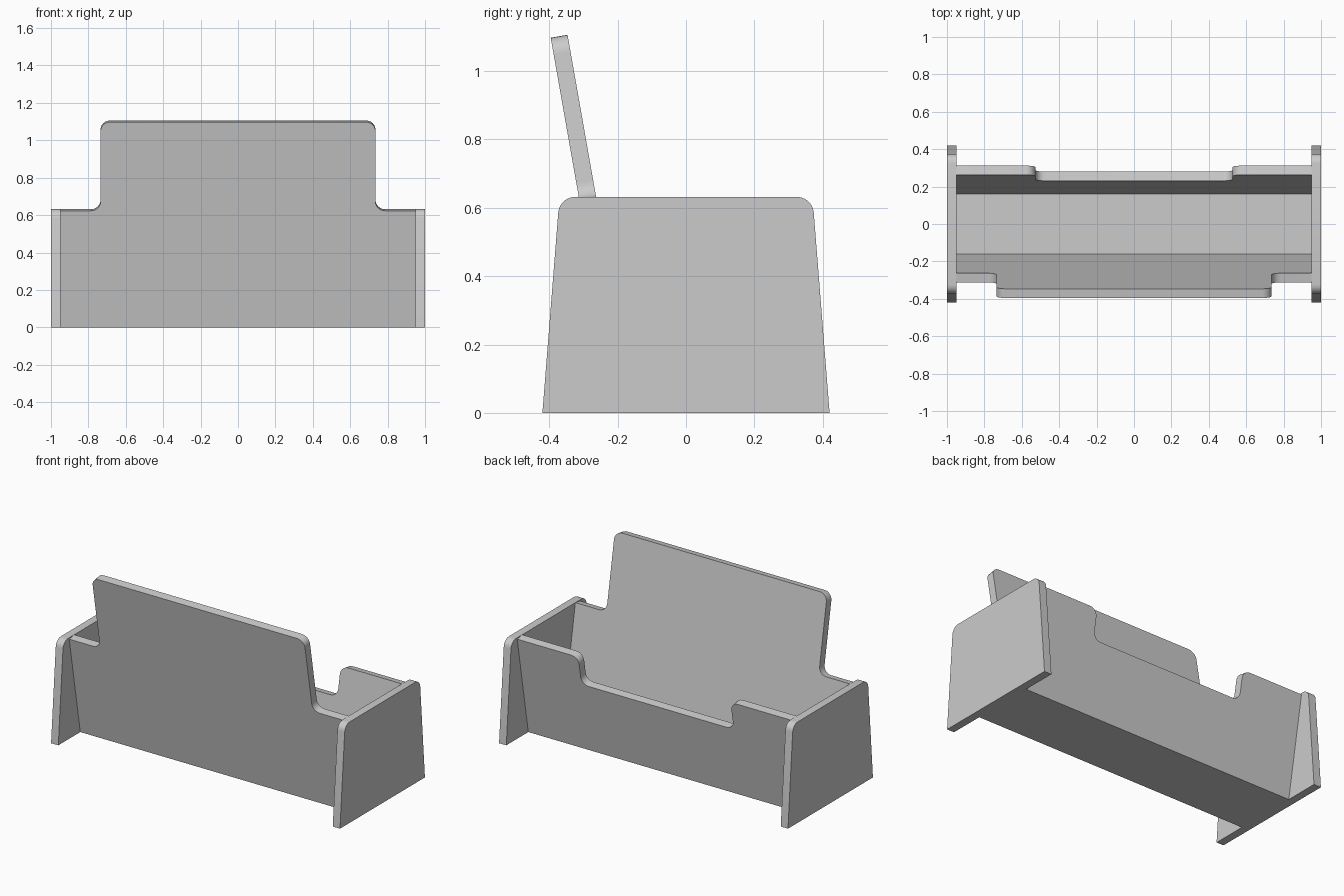
import bpy, bmesh
from math import radians, tan, sin, cos
from mathutils import Vector

if "Cube" in bpy.data.objects:
    bpy.data.objects.remove(bpy.data.objects["Cube"])

LEAN = radians(10)      # outward lean of the long walls
T = 0.05                # board thickness
BASE_Y = 0.1515         # inner wall face at ground level
INNER_X = 0.95
TOP = 0.632


def rounded(corners, seg=6):
    """Corners are (u, v, radius); returns the outline with filleted corners."""
    out = []
    n = len(corners)
    for i, (u, v, r) in enumerate(corners):
        p = Vector((u, v))
        if r == 0:
            out.append(p)
            continue
        a = (Vector(corners[i - 1][:2]) - p).normalized()
        b = (Vector(corners[(i + 1) % n][:2]) - p).normalized()
        half = a.angle(b) / 2
        centre = p + (a + b).normalized() * (r / sin(half))
        start = p + a * (r / tan(half)) - centre
        end = p + b * (r / tan(half)) - centre
        sweep = start.angle_signed(end)
        for k in range(seg + 1):
            ang = -sweep * k / seg
            out.append(centre + Vector((start.x * cos(ang) - start.y * sin(ang),
                                        start.x * sin(ang) + start.y * cos(ang))))
    return out


def prism(name, outline, place, d0, d1):
    """Extrude an outline from depth d0 to d1; place maps (u, v, d) to xyz."""
    bm = bmesh.new()
    a = [bm.verts.new(place(p[0], p[1], d0)) for p in outline]
    b = [bm.verts.new(place(p[0], p[1], d1)) for p in outline]
    bm.faces.new(a)
    bm.faces.new(b[::-1])
    for i in range(len(a)):
        j = (i + 1) % len(a)
        bm.faces.new((a[i], b[i], b[j], a[j]))
    bmesh.ops.recalc_face_normals(bm, faces=bm.faces)
    mesh = bpy.data.meshes.new(name)
    bm.to_mesh(mesh)
    bm.free()
    ob = bpy.data.objects.new(name, mesh)
    bpy.context.collection.objects.link(ob)
    bpy.ops.object.select_all(action='DESELECT')
    ob.select_set(True)
    bpy.context.view_layer.objects.active = ob
    bpy.ops.object.shade_smooth_by_angle(angle=radians(30))
    return ob


def leaning(side):
    """Place a board on the leaning wall plane, with its foot cut flat on z = 0."""
    def place(x, s, d):
        if s == 0:
            s = d * tan(LEAN)
        y = BASE_Y + s * sin(LEAN) + d * cos(LEAN)
        return (x, side * y, s * cos(LEAN) - d * sin(LEAN))
    return place


def mirrored(half):
    return half + [(-u, v, r) for u, v, r in reversed(half)]


def along(z):
    """Distance up the leaning wall for a given height."""
    return z / cos(LEAN)


# Tall wall with a raised centre
tall = mirrored([(INNER_X, 0, 0), (INNER_X, along(TOP), 0),
                 (0.735, along(TOP), 0.05), (0.735, along(1.106), 0.05)])
prism("tall_wall", rounded(tall), leaning(-1), 0, T)

# Low wall with a dipped centre
low = mirrored([(INNER_X, 0, 0), (INNER_X, along(TOP), 0),
                (0.527, along(TOP), 0.05), (0.527, along(0.45), 0.05)])
prism("low_wall", rounded(low), leaning(1), 0, T)

# Floor between the walls
fy = BASE_Y + T * tan(LEAN)
floor = [(-BASE_Y, 0), (BASE_Y, 0), (fy, T), (-fy, T)]
prism("floor", floor, lambda y, z, x: (x, y, z), -INNER_X, INNER_X)

# Tapered end panels
end = mirrored([(0.42, 0, 0), (0.37, TOP, 0.05)])
for name, side in (("left_end_panel", -1), ("right_end_panel", 1)):
    prism(name, rounded(end), lambda y, z, x: (x, y, z), side * INNER_X, side)
